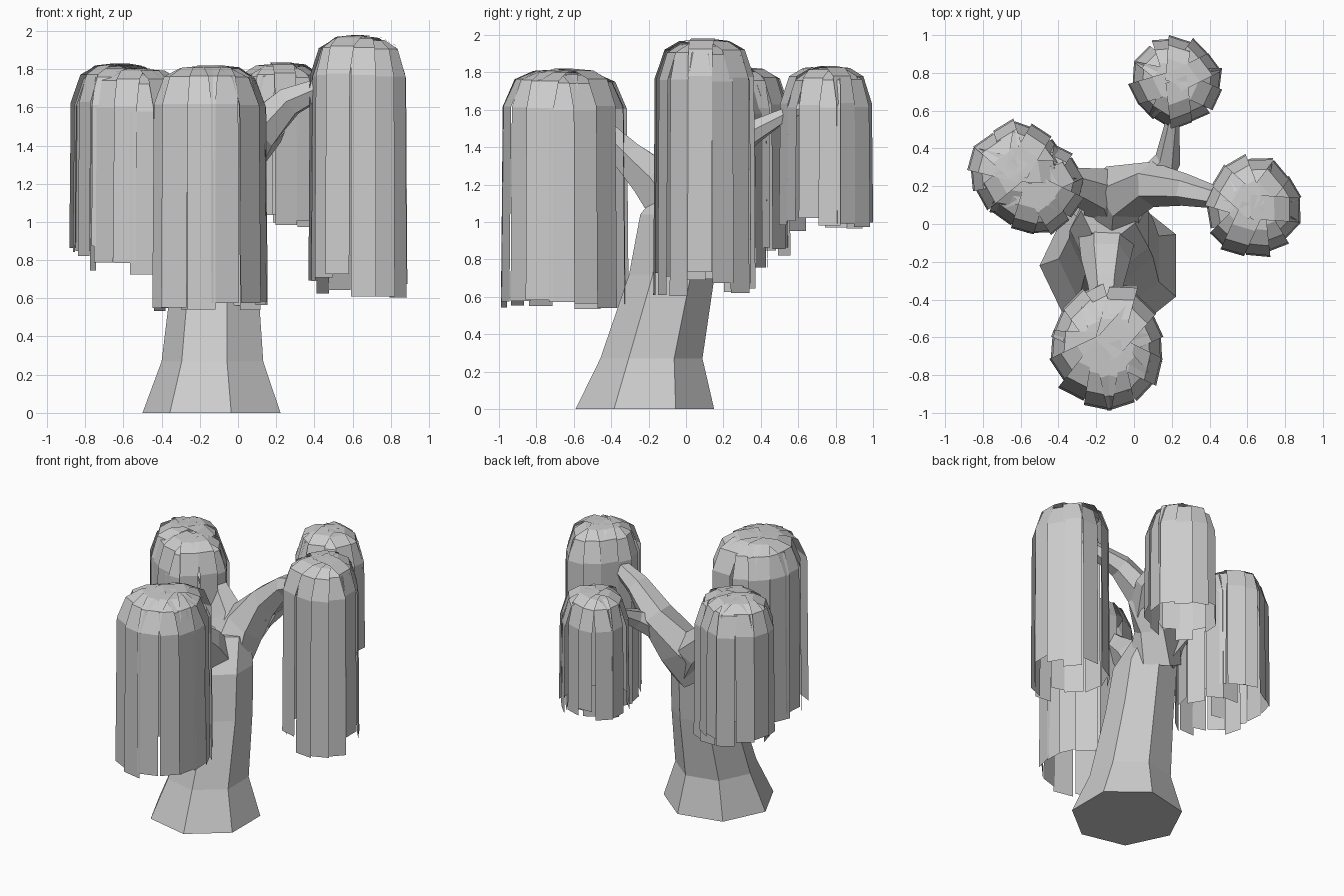
import bpy, math, random
from mathutils import Vector

if "Cube" in bpy.data.objects:
    bpy.data.objects.remove(bpy.data.objects["Cube"])

random.seed(7)


def make_mesh(name, verts, faces):
    me = bpy.data.meshes.new(name)
    me.from_pydata([tuple(v) for v in verts], [], faces)
    me.update()
    ob = bpy.data.objects.new(name, me)
    bpy.context.collection.objects.link(ob)
    return ob


def tube(name, path, sides, level=False, spin=0.0):
    """Low-poly limb through (x, y, z, radius) points; level keeps rings horizontal."""
    pts = [Vector(p[:3]) for p in path]
    verts, faces = [], []
    for i, p in enumerate(pts):
        d = (pts[min(i + 1, len(pts) - 1)] - pts[max(i - 1, 0)]).normalized()
        if level:
            u, v = Vector((1, 0, 0)), Vector((0, 1, 0))
        else:
            u = Vector((-d.y, d.x, 0)).normalized()
            v = d.cross(u)
        for k in range(sides):
            a = spin + 2 * math.pi * k / sides
            verts.append(p + path[i][3] * (u * math.cos(a) + v * math.sin(a)))
    for i in range(len(pts) - 1):
        for k in range(sides):
            a, b = i * sides + k, i * sides + (k + 1) % sides
            faces.append((a, b, b + sides, a + sides))
    faces.append(tuple(reversed(range(sides))))
    n = len(verts)
    faces.append(tuple(range(n - sides, n)))
    return make_mesh(name, verts, faces)


# profile of one hanging strip: (fraction of radius, drop from the top)
PROFILE = [(-0.05, 0.0), (0.45, 0.01), (0.77, 0.055), (0.97, 0.20)]


def canopy(name, cx, cy, rx, ry, top, low, high, count=13, width=0.13, skip=None):
    """Dome of separate drooping strips; skip is a heading left open."""
    verts, faces = [], []
    for k in range(count):
        a = 2 * math.pi * (k + random.uniform(-0.15, 0.15)) / count
        if skip is not None and math.cos(a - skip) > 0.75:
            continue
        out = Vector((math.cos(a), math.sin(a), 0))
        r = 1 / math.hypot(out.x / rx, out.y / ry) * random.uniform(0.96, 1.02)
        twist = a + random.uniform(-0.25, 0.25)
        side = Vector((-math.sin(twist), math.cos(twist), 0)) * width / 2
        lift = random.uniform(-0.025, 0.005)
        pts = [(f, top + lift - d) for f, d in PROFILE]
        pts.append((1.0, random.uniform(low, high)))
        start = len(verts)
        for f, z in pts:
            c = Vector((cx, cy, z)) + out * r * f
            verts += [c - side, c + side]
        for i in range(len(pts) - 1):
            s = start + 2 * i
            faces.append((s, s + 2, s + 3, s + 1))
    return make_mesh(name, verts, faces)


# leaning seven-sided trunk with flared foot
tube("trunk", [(-0.12, -0.22, 0, 0.38), (-0.12, -0.185, 0.27, 0.28),
               (-0.11, -0.075, 0.72, 0.235), (-0.12, -0.03, 1.04, 0.22),
               (-0.13, 0.07, 1.25, 0.15)], 7, level=True, spin=math.pi / 7)

# branches
tube("front_branch", [(-0.14, -0.02, 1.02, 0.16), (-0.15, -0.19, 1.24, 0.13),
                      (-0.15, -0.32, 1.36, 0.095), (-0.15, -0.58, 1.62, 0.05)], 6)
tube("right_branch", [(-0.13, 0.06, 1.08, 0.18), (-0.06, 0.17, 1.27, 0.16),
                      (0.10, 0.21, 1.47, 0.12), (0.27, 0.18, 1.63, 0.085),
                      (0.52, 0.12, 1.74, 0.045)], 6)
tube("back_branch", [(0.06, 0.18, 1.36, 0.10), (0.18, 0.34, 1.47, 0.07),
                     (0.20, 0.52, 1.57, 0.04), (0.22, 0.70, 1.64, 0.03)], 6)
tube("left_branch", [(-0.12, 0.08, 1.12, 0.17), (-0.20, 0.18, 1.29, 0.13),
                     (-0.34, 0.21, 1.45, 0.09), (-0.55, 0.25, 1.64, 0.045)], 6)

# drooping leaf clusters
canopy("front_leaves", -0.14, -0.65, 0.295, 0.34, 1.82, 0.53, 0.61, 14, 0.15)
canopy("right_leaves", 0.63, 0.09, 0.25, 0.265, 1.975, 0.60, 0.76, 13, 0.13)
canopy("back_leaves", 0.225, 0.755, 0.235, 0.235, 1.83, 0.95, 1.04, 13, 0.12)
canopy("left_leaves_outer", -0.615, 0.285, 0.255, 0.25, 1.825, 0.79, 0.88, 13, 0.125,
       skip=math.radians(-45))
canopy("left_leaves_inner", -0.52, 0.195, 0.25, 0.25, 1.80, 0.70, 0.80, 13, 0.125,
       skip=math.radians(135))
